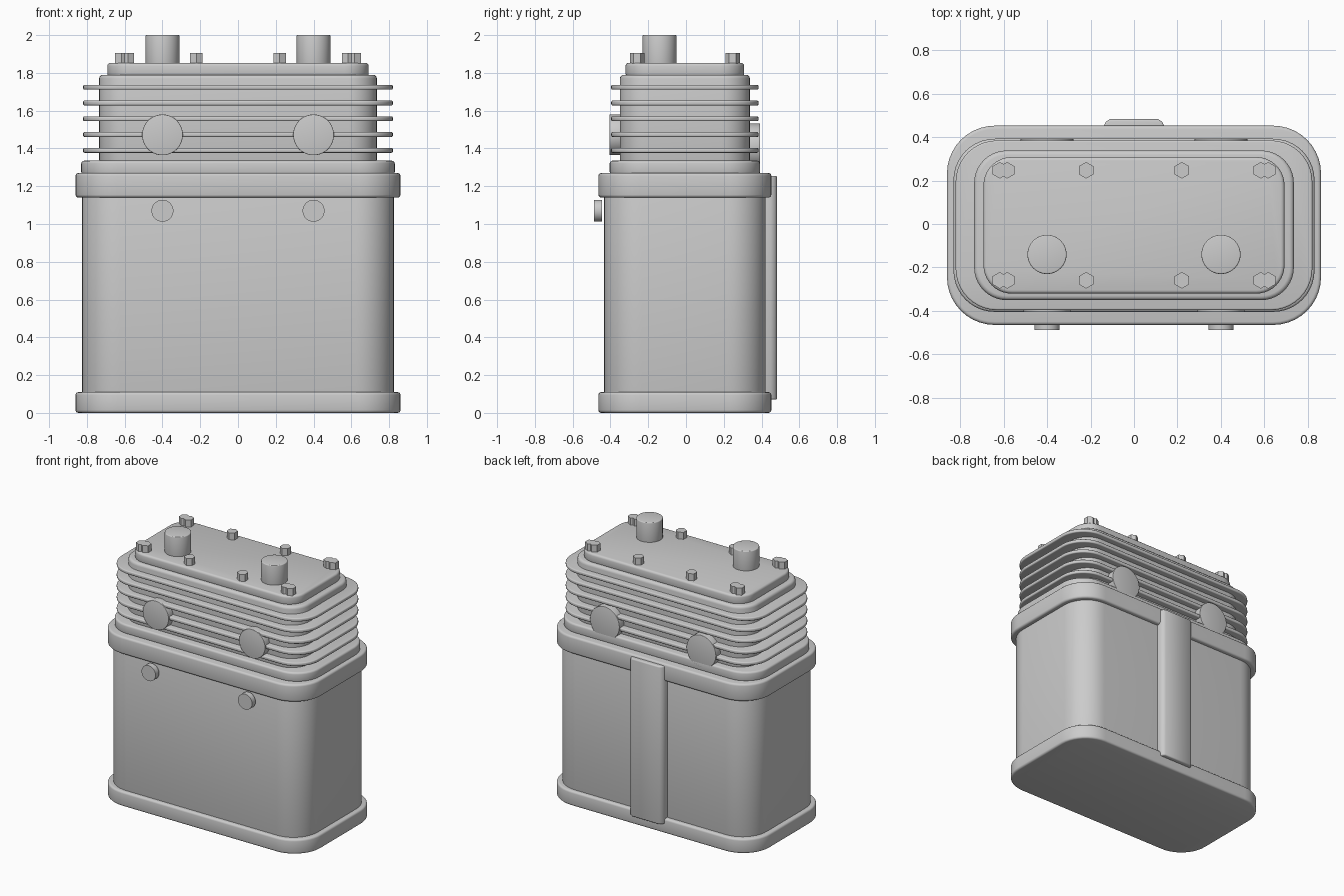
import bpy, bmesh, math
from mathutils import Matrix

if "Cube" in bpy.data.objects:
    bpy.data.objects.remove(bpy.data.objects["Cube"])

CY = -0.006  # casing centre in y


def finish(name, bm, bevel=0.0, segs=3):
    bmesh.ops.recalc_face_normals(bm, faces=bm.faces)
    me = bpy.data.meshes.new(name)
    bm.to_mesh(me)
    bm.free()
    ob = bpy.data.objects.new(name, me)
    bpy.context.collection.objects.link(ob)
    bpy.ops.object.select_all(action='DESELECT')
    ob.select_set(True)
    bpy.context.view_layer.objects.active = ob
    if bevel:
        m = ob.modifiers.new("edge_round", 'BEVEL')
        m.width, m.segments = bevel, segs
        m.limit_method, m.angle_limit = 'ANGLE', math.radians(40)
        bpy.ops.object.modifier_apply(modifier=m.name)
    bpy.ops.object.shade_smooth_by_angle(angle=math.radians(35))
    return ob


def extrude_outline(name, pts, z0, z1, bevel, segs=3):
    bm = bmesh.new()
    face = bm.faces.new([bm.verts.new((x, y, z0)) for x, y in pts])
    geom = bmesh.ops.extrude_face_region(bm, geom=[face])['geom']
    verts = [g for g in geom if isinstance(g, bmesh.types.BMVert)]
    bmesh.ops.translate(bm, verts=verts, vec=(0, 0, z1 - z0))
    return finish(name, bm, bevel, segs)


def rounded_slab(name, hx, hy, r, z0, z1, bevel, n=10):
    pts = []
    for q, (sx, sy) in enumerate([(1, 1), (-1, 1), (-1, -1), (1, -1)]):
        for i in range(n + 1):
            a = math.pi / 2 * (q + i / n)
            pts.append((sx * (hx - r) + r * math.cos(a),
                        CY + sy * (hy - r) + r * math.sin(a)))
    return extrude_outline(name, pts, z0, z1, bevel)


def cylinder(name, loc, r, depth, axis='Z', n=40, bevel=0.0, spin=0.0):
    bm = bmesh.new()
    mat = Matrix.Translation(loc) @ Matrix.Rotation(spin, 4, 'Z')
    if axis == 'Y':
        mat = mat @ Matrix.Rotation(math.pi / 2, 4, 'X')
    bmesh.ops.create_cone(bm, cap_ends=True, segments=n, radius1=r, radius2=r,
                          depth=depth, matrix=mat)
    return finish(name, bm, bevel)


# casing: base rim, body, shoulder rim, gasket plate, core, lid
rounded_slab("base_rim", 0.86, 0.458, 0.22, 0.0, 0.11, 0.015)
rounded_slab("body", 0.825, 0.428, 0.20, 0.05, 1.2, 0.01)
rounded_slab("shoulder_rim", 0.86, 0.458, 0.22, 1.14, 1.27, 0.015)
rounded_slab("gasket_plate", 0.83, 0.398, 0.19, 1.262, 1.335, 0.014)
rounded_slab("core", 0.735, 0.344, 0.15, 1.32, 1.79, 0.02)
rounded_slab("lid", 0.692, 0.314, 0.13, 1.78, 1.853, 0.016)

# cooling fins
for i in range(5):
    z = 1.39 + i * 0.0835
    rounded_slab(f"cooling_fin_{i + 1}", 0.82, 0.39, 0.19, z - 0.013, z + 0.013, 0.008)

# paired terminals, ports, and front knobs
for side, s in (("left", -1), ("right", 1)):
    cylinder(f"terminal_{side}", (s * 0.4, -0.14, 1.91), 0.09, 0.18, bevel=0.006)
    cylinder(f"front_port_{side}", (s * 0.4, -0.365, 1.472), 0.108, 0.08, 'Y', bevel=0.003)
    cylinder(f"back_port_{side}", (s * 0.4, 0.352, 1.41), 0.122, 0.08, 'Y', bevel=0.003)
    cylinder(f"front_knob_{side}", (s * 0.4, -0.467, 1.07), 0.058, 0.042, 'Y')

# hexagonal lid bolts, doubled at the corners
for x in (0.22, 0.583, 0.617):
    for sx in (-1, 1):
        for sy in (-1, 1):
            cylinder("lid_bolt", (sx * x, CY + sy * 0.253, 1.875), 0.038, 0.06, n=6)

# back strip with softened outer corners
strip = [(-0.14, 0.38), (0.14, 0.38), (0.14, 0.448), (0.13, 0.47), (0.112, 0.482),
         (-0.112, 0.482), (-0.13, 0.47), (-0.14, 0.448)]
extrude_outline("back_strip", strip, 0.07, 1.255, 0.01)
